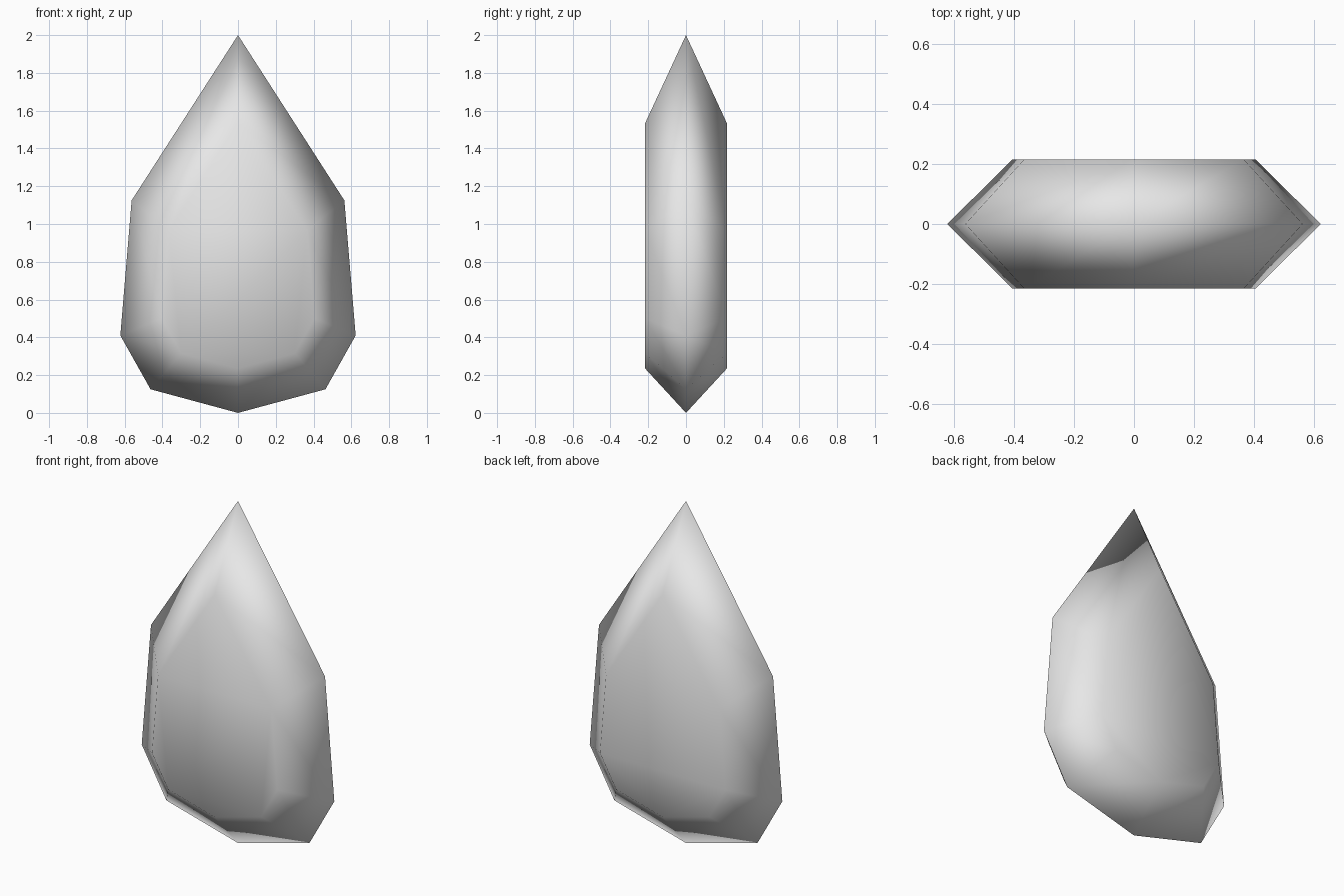
import bpy
import bmesh

cube = bpy.data.objects.get("Cube")
if cube:
    bpy.data.objects.remove(cube, do_unlink=True)

# Plain grey stone
grey = bpy.data.materials.new("grey_stone")
grey.use_nodes = True
colour = (0.8, 0.8, 0.8, 1)
grey.diffuse_color = colour
grey.node_tree.nodes["Principled BSDF"].inputs["Base Color"].default_value = colour

# Half outline of the teardrop, from the tip down to the base point
half = [(0, 2.0), (0.563, 1.125), (0.623, 0.41), (0.463, 0.125), (0, 0)]
outline = half + [(-x, z) for x, z in half[-2:0:-1]]

DEPTH = 0.216      # half thickness
INSET = 0.65       # size of the flat faces relative to the girdle
CENTRE = 0.67      # height the flat faces shrink towards

bm = bmesh.new()


def ring(y, scale):
    return [bm.verts.new((x * scale, y, CENTRE + (z - CENTRE) * scale))
            for x, z in outline]


# Flat front, sharp girdle and flat back, joined by bevelled facets
rings = [ring(-DEPTH, INSET), ring(0, 1), ring(DEPTH, INSET)]
for a, b in zip(rings, rings[1:]):
    for i in range(len(outline)):
        j = (i + 1) % len(outline)
        bm.faces.new((a[i], a[j], b[j], b[i]))
bm.faces.new(rings[0])
bm.faces.new(rings[-1][::-1])
bmesh.ops.recalc_face_normals(bm, faces=bm.faces)

# Soft shading across every facet
for face in bm.faces:
    face.smooth = True

mesh = bpy.data.meshes.new("teardrop_gem")
bm.to_mesh(mesh)
bm.free()
mesh.materials.append(grey)
gem = bpy.data.objects.new("teardrop_gem", mesh)
bpy.context.collection.objects.link(gem)
